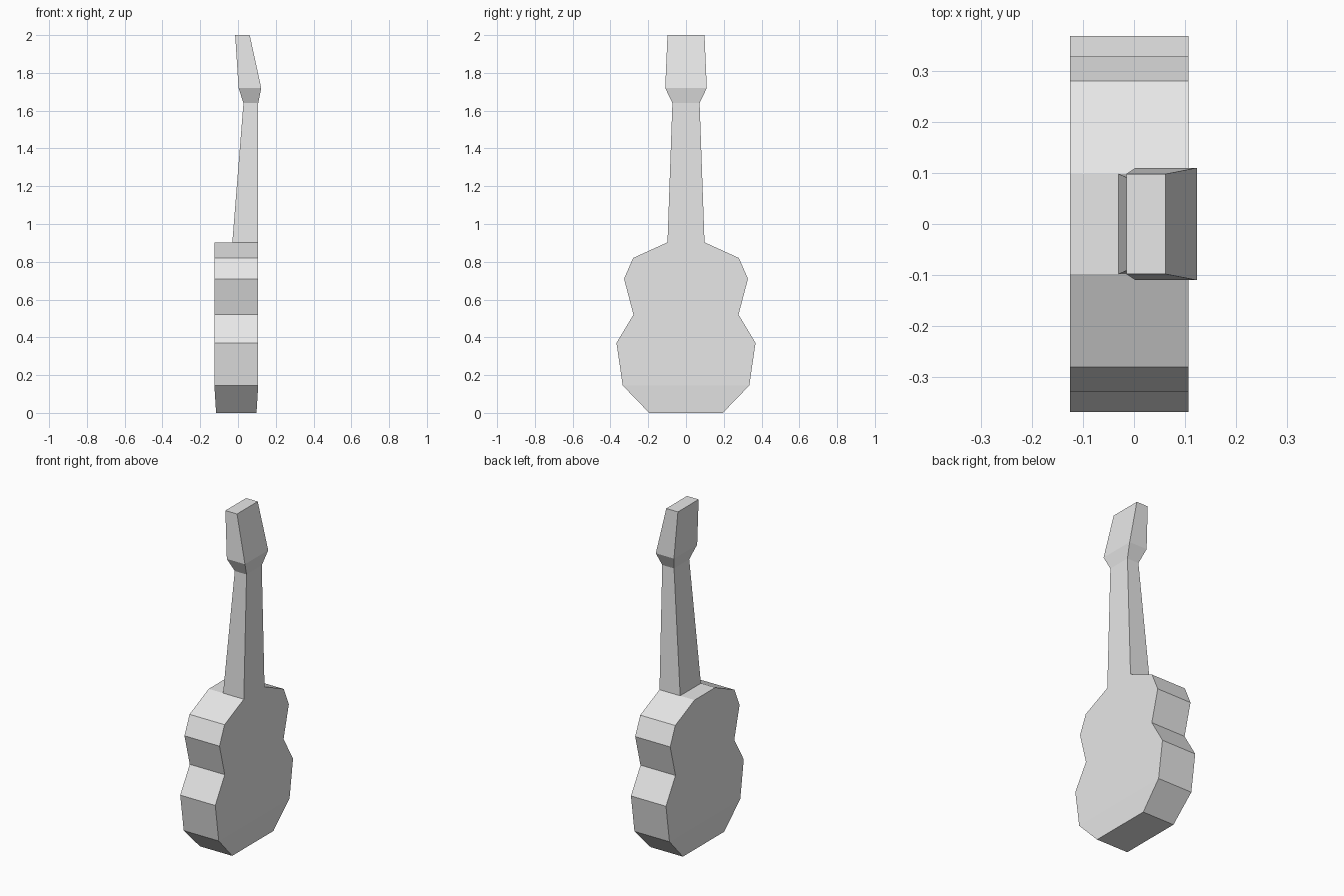
import bpy
import bmesh

cube = bpy.data.objects.get("Cube")
if cube:
    bpy.data.objects.remove(cube, do_unlink=True)

# One plain grey for the whole instrument
grey = bpy.data.materials.new("plain_grey")
grey.use_nodes = True
colour = (0.8, 0.8, 0.8, 1)
grey.diffuse_color = colour
grey.node_tree.nodes["Principled BSDF"].inputs["Base Color"].default_value = colour


def loft(name, rings, cap_bottom=False, cap_top=False):
    """Join rectangular sections (z, half width in y, x min, x max) upward."""
    bm = bmesh.new()
    loops = [[bm.verts.new(p) for p in ((x0, -w, z), (x1, -w, z), (x1, w, z), (x0, w, z))]
             for z, w, x0, x1 in rings]
    for low, high in zip(loops, loops[1:]):
        for i in range(4):
            j = (i + 1) % 4
            bm.faces.new((low[i], low[j], high[j], high[i]))
    if cap_bottom:
        bm.faces.new(loops[0][::-1])
    if cap_top:
        bm.faces.new(loops[-1])
    mesh = bpy.data.meshes.new(name)
    bm.to_mesh(mesh)
    bm.free()
    mesh.materials.append(grey)
    obj = bpy.data.objects.new(name, mesh)
    bpy.context.collection.objects.link(obj)
    return obj


# Waisted body, slightly thinner at its foot
BACK, FACE = -0.125, 0.107
outline = [(0.145, 0.335), (0.37, 0.368), (0.52, 0.278),
           (0.71, 0.328), (0.82, 0.28), (0.903, 0.098)]
body = [(0, 0.195, -0.116, 0.098)] + [(z, w, BACK, FACE) for z, w in outline]
loft("body", body, cap_bottom=True, cap_top=True)

# Tapered neck, flush with the face of the body
neck_base = (0.903, 0.098, -0.03, FACE)
neck_end = (1.64, 0.072, 0.029, FACE)
loft("neck", [neck_base, neck_end])

# Flared headstock, leaning back
loft("headstock", [neck_end, (1.72, 0.11, 0.003, 0.123), (2, 0.098, -0.015, 0.062)],
     cap_top=True)
